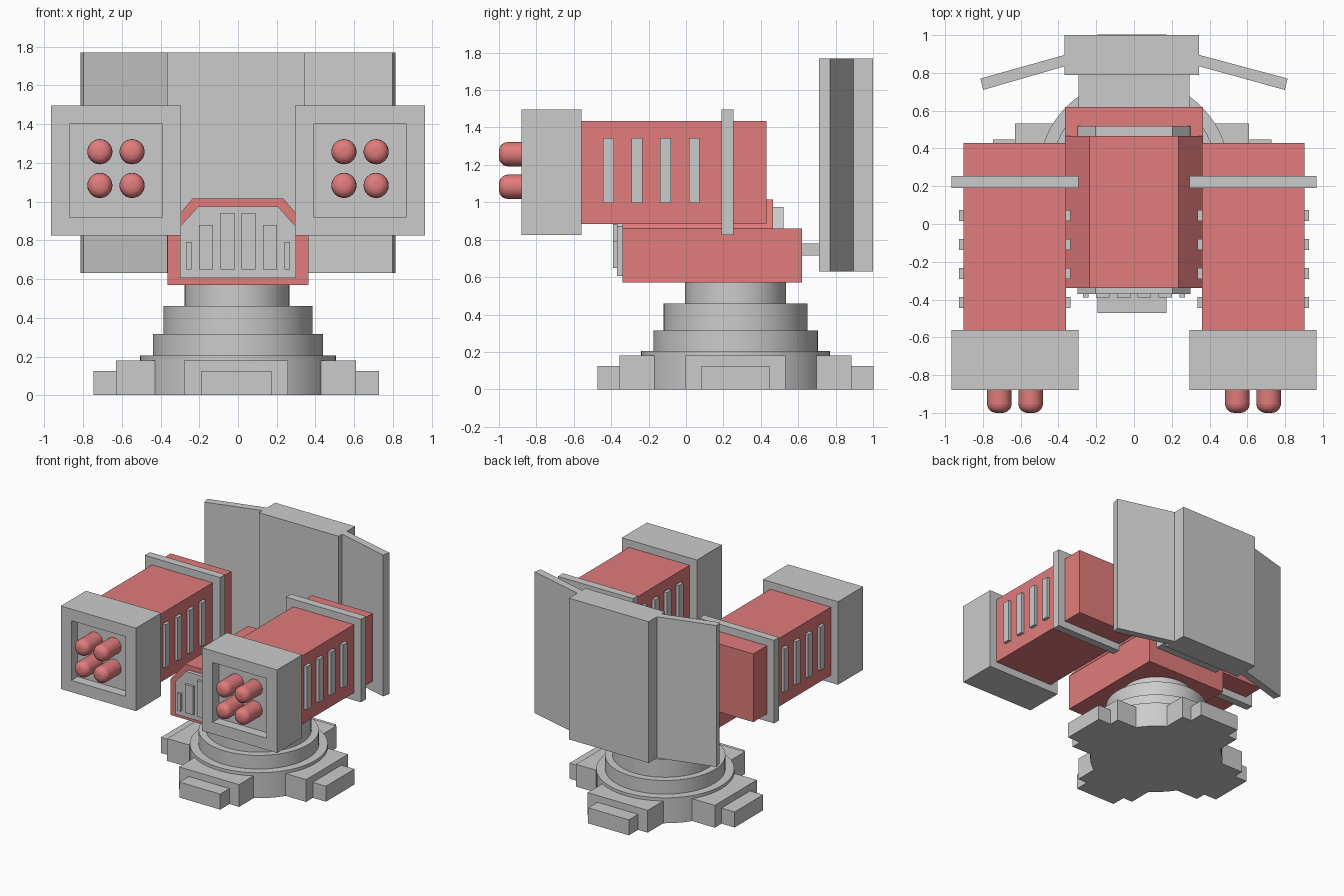
import bpy, bmesh, math

if "Cube" in bpy.data.objects:
    bpy.data.objects.remove(bpy.data.objects["Cube"])

RED = bpy.data.materials.new("red_paint")
RED.diffuse_color = (0.75, 0.2, 0.2, 1)
RED.use_nodes = True
RED.node_tree.nodes["Principled BSDF"].inputs["Base Color"].default_value = RED.diffuse_color


def finish(name, bm, mat=None):
    bmesh.ops.recalc_face_normals(bm, faces=bm.faces[:])
    mesh = bpy.data.meshes.new(name)
    bm.to_mesh(mesh)
    bm.free()
    ob = bpy.data.objects.new(name, mesh)
    bpy.context.collection.objects.link(ob)
    if mat:
        mesh.materials.append(mat)
    return ob


def prism(name, pts, axis, lo, hi, mat=None):
    """Extrude a 2D profile along y (points are x,z) or z (points are x,y)."""
    bm = bmesh.new()
    place = (lambda a, b, t: (a, t, b)) if axis == "y" else (lambda a, b, t: (a, b, t))
    face = bm.faces.new([bm.verts.new(place(a, b, lo)) for a, b in pts])
    ext = bmesh.ops.extrude_face_region(bm, geom=[face])["geom"]
    move = (0, hi - lo, 0) if axis == "y" else (0, 0, hi - lo)
    bmesh.ops.translate(bm, vec=move, verts=[v for v in ext if isinstance(v, bmesh.types.BMVert)])
    return finish(name, bm, mat)


def box(name, x, y, z, mat=None):
    x0, x1 = sorted(x)
    return prism(name, [(x0, y[0]), (x1, y[0]), (x1, y[1]), (x0, y[1])], "z", z[0], z[1], mat)


def cylinder(name, r, depth, loc, rot=(0, 0, 0), sides=64, mat=None, bevel=0):
    bpy.ops.mesh.primitive_cylinder_add(vertices=sides, radius=r, depth=depth, location=loc, rotation=rot)
    ob = bpy.context.object
    ob.name = name
    if mat:
        ob.data.materials.append(mat)
    if bevel:
        mod = ob.modifiers.new("round_tip", "BEVEL")
        mod.width, mod.segments, mod.limit_method = bevel, 5, "ANGLE"
        mod.angle_limit = math.radians(60)
    bpy.ops.object.shade_smooth_by_angle()
    return ob


# Stepped round pedestal
CX, CY = -0.01, 0.265
for i, (r, z0, z1) in enumerate([(0.505, 0, 0.205), (0.44, 0.205, 0.315),
                                 (0.385, 0.315, 0.46), (0.27, 0.46, 0.57)]):
    cylinder(f"pedestal_ring_{i}", r, z1 - z0, (0 if i in (0, 1, 2) else CX + 0.005, CY, (z0 + z1) / 2))

# Four legs with lower feet
for name, w, reach, h in [("leg", 0.268, 0.62, 0.18), ("foot", 0.182, 0.737, 0.125)]:
    for side in (-1, 1):
        box(name + "_x", (CX, CX + side * reach), (CY - w, CY + w), (0, h))
        y = sorted((CY, CY + side * reach))
        box(name + "_y", (CX - w, CX + w), y, (0, h))

# Turret body: low base and chamfered housing
box("body_base", (-0.365, 0.365), (-0.34, 0.62), (0.57, 0.86), RED)
prism("body_housing", [(-0.365, 0.86), (0.365, 0.86), (0.235, 1.015), (-0.235, 1.015)],
      "y", -0.34, 0.465, RED)

# Front and rear grille plates
plate = [(-0.3, 0.605), (0.3, 0.605), (0.3, 0.87), (0.205, 0.975), (-0.205, 0.975), (-0.3, 0.87)]
prism("front_grille_plate", plate, "y", -0.37, -0.34)
prism("rear_grille_plate", [(x, max(z, 0.86)) for x, z in plate[:2]] +
      [(0.29, 0.88), (0.205, 0.975), (-0.205, 0.975), (-0.29, 0.88)], "y", 0.465, 0.52)
for s in (-1, 1):
    for x, w, top in [(0.055, 0.036, 0.94), (0.165, 0.036, 0.88), (0.255, 0.014, 0.79)]:
        box("grille_bar", (s * x - w, s * x + w), (-0.39, -0.37), (0.65, top))

# Rear shield with its bracket and swept wings
box("shield_bracket", (-0.295, 0.295), (0.62, 0.79), (0.715, 0.78))
box("shield_center", (-0.367, 0.345), (0.79, 1.0), (0.63, 1.77))
for s, root in ((-1, 0.367), (1, 0.345)):
    prism("shield_wing", [(s * x, y) for x, y in
                          [(root, 0.835), (0.798, 0.71), (0.813, 0.77), (root, 0.895)]],
          "z", 0.63, 1.77)

# Twin missile launchers
for s in (-1, 1):
    box("launcher_body", (s * 0.36, s * 0.902), (-0.56, 0.43), (0.885, 1.435), RED)
    box("launcher_band", (s * 0.295, s * 0.965), (0.19, 0.255), (0.825, 1.495))

    # Muzzle block with a square recess
    muzzle = box("launcher_muzzle", (s * 0.295, s * 0.965), (-0.88, -0.56), (0.825, 1.495))
    bm = bmesh.new()
    bm.from_mesh(muzzle.data)
    front = min(bm.faces, key=lambda f: f.calc_center_median().y)
    bmesh.ops.inset_region(bm, faces=[front], thickness=0.133)
    new = bmesh.ops.extrude_discrete_faces(bm, faces=[front])["faces"][0]
    bmesh.ops.translate(bm, vec=(0, 0.08, 0), verts=new.verts[:])
    bm.to_mesh(muzzle.data)
    bm.free()

    # Cooling ribs on both flanks
    for i in range(4):
        y = -0.415 + i * 0.153
        for x in ((0.335, 0.36), (0.902, 0.927)):
            box("launcher_rib", (s * x[0], s * x[1]), (y - 0.029, y + 0.029), (0.995, 1.345))

    # Four round-tipped missiles
    for x in (0.547, 0.713):
        for z in (1.083, 1.257):
            cylinder("missile", 0.065, 0.25, (s * x, -0.875, z), (math.pi / 2, 0, 0), 24, RED, 0.048)
